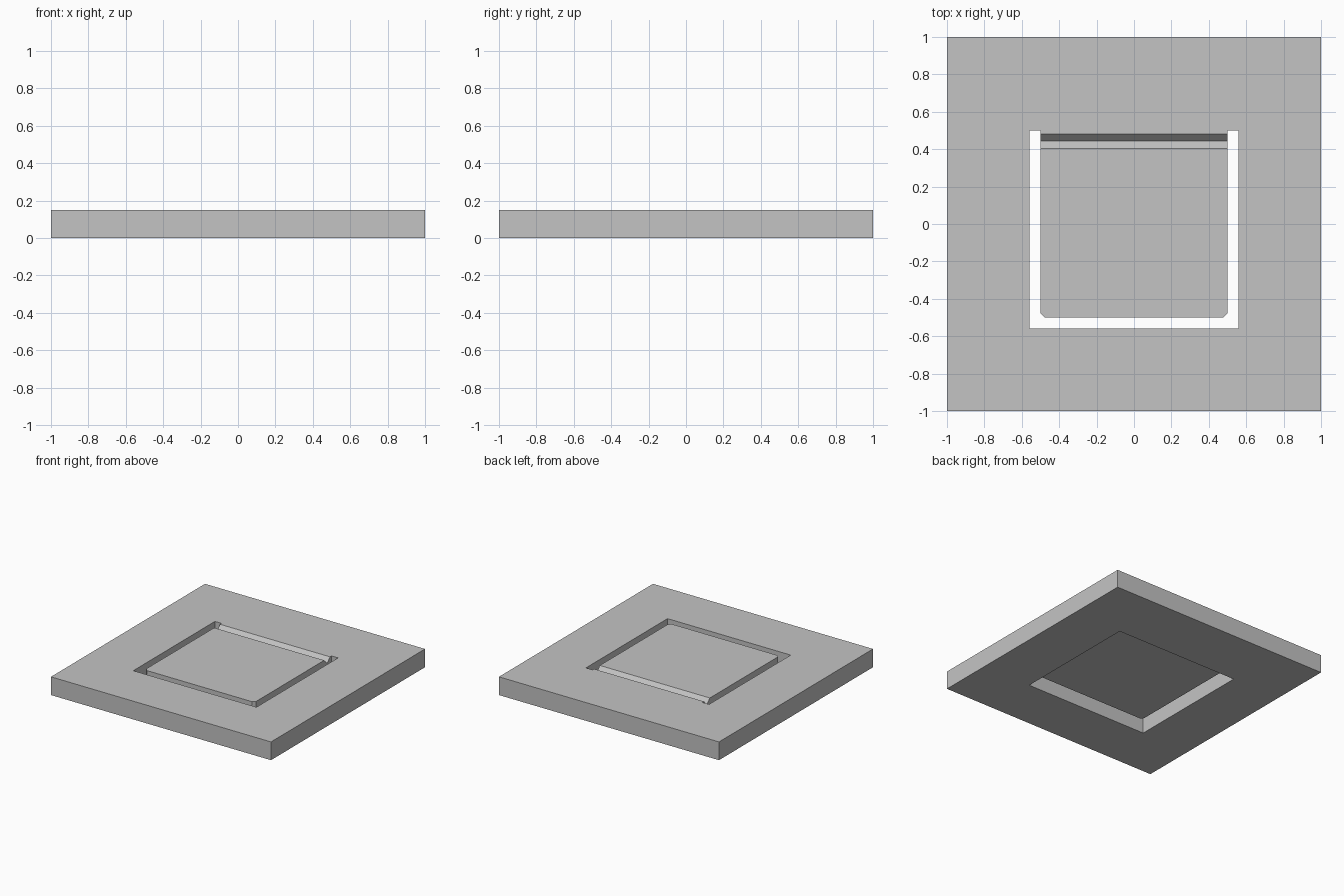
import bpy
import bmesh

cube = bpy.data.objects.get("Cube")
if cube:
    bpy.data.objects.remove(cube, do_unlink=True)

HEIGHT = 0.15       # panel thickness
FLAP_BOTTOM = 0.07  # underside of the thinner flap
HALF = 0.5          # flap half width, also the hinge line in y
SLOT = 0.56         # outer edge of the slot

grey = bpy.data.materials.new("plain_grey")
grey.use_nodes = True
grey.diffuse_color = (0.55, 0.55, 0.55, 1)
grey.node_tree.nodes["Principled BSDF"].inputs["Base Color"].default_value = grey.diffuse_color


def add_object(name, bm):
    bmesh.ops.recalc_face_normals(bm, faces=bm.faces)
    mesh = bpy.data.meshes.new(name)
    bm.to_mesh(mesh)
    bm.free()
    mesh.materials.append(grey)
    obj = bpy.data.objects.new(name, mesh)
    bpy.context.collection.objects.link(obj)
    return obj


def extrude(bm, faces, offset):
    result = bmesh.ops.extrude_face_region(bm, geom=faces)
    moved = [g for g in result["geom"] if isinstance(g, bmesh.types.BMVert)]
    bmesh.ops.translate(bm, verts=moved, vec=offset)


def rectangle(bm, half_x, front, back):
    corners = [(-half_x, front), (half_x, front), (half_x, back), (-half_x, back)]
    return [bm.verts.new((x, y, 0)) for x, y in corners]


# Square panel with an opening through it
bm = bmesh.new()
outer = rectangle(bm, 1, -1, 1)
inner = rectangle(bm, SLOT, -SLOT, HALF)
ring = []
for i in range(4):
    j = (i + 1) % 4
    ring.append(bm.faces.new((outer[i], outer[j], inner[j], inner[i])))
extrude(bm, ring, (0, 0, HEIGHT))
add_object("panel_frame", bm)

# Flap joined at the back, with a V groove as its hinge
profile = [(-HALF, FLAP_BOTTOM), (HALF, FLAP_BOTTOM), (HALF, HEIGHT),
           (0.48, HEIGHT), (0.443, 0.11), (0.405, HEIGHT), (-HALF, HEIGHT)]
bm = bmesh.new()
side = bm.faces.new([bm.verts.new((-HALF, y, z)) for y, z in profile])
extrude(bm, [side], (2 * HALF, 0, 0))

# Chamfer the two upright corners at the free end
corners = [e for e in bm.edges
           if all(v.co.y < -HALF + 0.001 for v in e.verts)
           and abs(e.verts[0].co.z - e.verts[1].co.z) > 0.01]
bmesh.ops.bevel(bm, geom=corners, offset=0.022, segments=1, affect='EDGES')
add_object("hinged_flap", bm)
